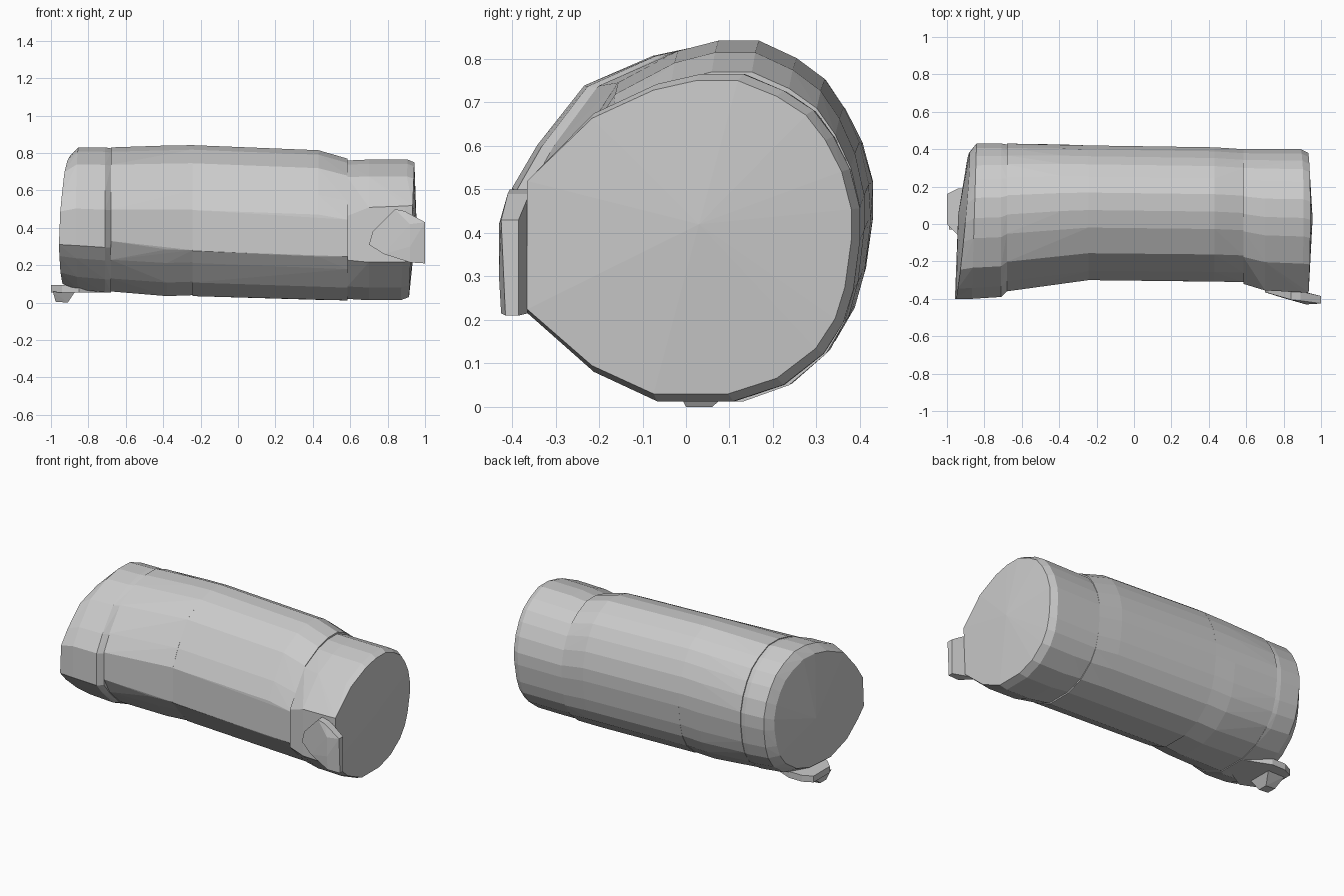
import bpy, bmesh

# Rounded cross-section in a unit box: 0..1 across y, 0..1 up z
PROFILE = [(0.20, 0.88), (0.39, 0.97), (0.52, 1), (0.65, 1), (0.77, 0.95),
           (0.86, 0.89), (0.92, 0.81), (0.97, 0.71), (1, 0.59), (1, 0.49),
           (0.98, 0.34), (0.95, 0.24), (0.89, 0.145), (0.77, 0.05),
           (0.62, 0), (0.39, 0), (0.20, 0.09), (0.07, 0.22)]


def hull(name, points):
    """Closed flat-faced convex solid around the points."""
    bm = bmesh.new()
    for p in points:
        bm.verts.new(p)
    res = bmesh.ops.convex_hull(bm, input=bm.verts)
    loose = {g for g in res["geom_interior"] + res["geom_unused"]
             if isinstance(g, bmesh.types.BMVert)}
    bmesh.ops.delete(bm, geom=list(loose), context='VERTS')
    bmesh.ops.dissolve_limit(bm, angle_limit=0.02, verts=bm.verts, edges=bm.edges)
    bmesh.ops.recalc_face_normals(bm, faces=bm.faces)
    mesh = bpy.data.meshes.new(name)
    bm.to_mesh(mesh)
    bm.free()
    obj = bpy.data.objects.new(name, mesh)
    bpy.context.collection.objects.link(obj)
    return obj


def ring(x, y0, y1, z0, z1, low=0.31, high=0.57, ky=0.0, kz=0.0):
    """Cross-section at x; low/high bound the flat front, ky/kz tilt the ring."""
    prof = [(0, low), (0, high), (0.07, max(0.70, high + 0.04))] + PROFILE
    out = []
    for u, v in prof:
        y, z = y0 + u * (y1 - y0), z0 + v * (z1 - z0)
        out.append((x + ky * y + kz * (z - 0.42), y, z))
    return out


# Left end with a tilted cap
hull("roll_left_end",
     ring(-0.917, -0.40, 0.38, 0.10, 0.78, ky=0.09, kz=0.04)
     + ring(-0.855, -0.40, 0.43, 0.07, 0.83, ky=0.03)
     + ring(-0.71, -0.39, 0.43, 0.055, 0.83)
     + ring(-0.68, -0.36, 0.425, 0.055, 0.825)
     + [(-0.94, 0.05, 0.40)])

# Middle lengths of the roll
hull("roll_middle_left",
     ring(-0.68, -0.36, 0.43, 0.06, 0.83, low=0.35)
     + ring(-0.38, -0.315, 0.425, 0.035, 0.84)
     + ring(-0.243, -0.30, 0.42, 0.04, 0.842, low=0.30))
hull("roll_middle_right",
     ring(-0.243, -0.30, 0.42, 0.035, 0.842, low=0.30)
     + ring(0.43, -0.306, 0.41, 0.015, 0.815, low=0.29)
     + ring(0.585, -0.31, 0.40, 0.012, 0.77, low=0.31))

# Right end
hull("roll_right_end",
     ring(0.585, -0.32, 0.40, 0.02, 0.76, low=0.28, high=0.60)
     + ring(0.70, -0.355, 0.40, 0.013, 0.765, low=0.27, high=0.66)
     + ring(0.89, -0.365, 0.40, 0.013, 0.765, low=0.27, high=0.67, kz=0.05)
     + ring(0.93, -0.365, 0.38, 0.03, 0.75, low=0.27, high=0.68, kz=0.04)
     + [(0.955, 0.03, 0.42)])

# Front flap at the right end: outline (x, z) with inner and outer y
flap = [(0.70, 0.31, -0.34, -0.365), (0.72, 0.38, -0.34, -0.37),
        (0.84, 0.50, -0.35, -0.405), (0.89, 0.49, -0.36, -0.41),
        (1.0, 0.43, -0.385, -0.425), (1.0, 0.21, -0.385, -0.415),
        (0.92, 0.215, -0.365, -0.425), (0.78, 0.26, -0.35, -0.39),
        (0.92, 0.42, -0.365, -0.43), (0.92, 0.30, -0.365, -0.43)]
hull("front_flap", [(x, y, z) for x, z, a, b in flap for y in (a, b)])

# Flap under the left end, with its small foot
under = [(-1.0, 0.0, 0.16), (-0.94, -0.06, 0.19), (-0.85, -0.10, 0.19),
         (-0.68, 0.0, 0.12)]
hull("under_flap", [(x, y, z) for x, a, b in under
                    for y in (a, b) for z in (0.055, 0.095)])
hull("under_foot",
     [(x, y, 0.06) for x in (-0.99, -0.87) for y in (-0.03, 0.13)]
     + [(x, y, z) for x, z in ((-0.975, 0.005), (-0.91, 0.0)) for y in (0.0, 0.06)])
